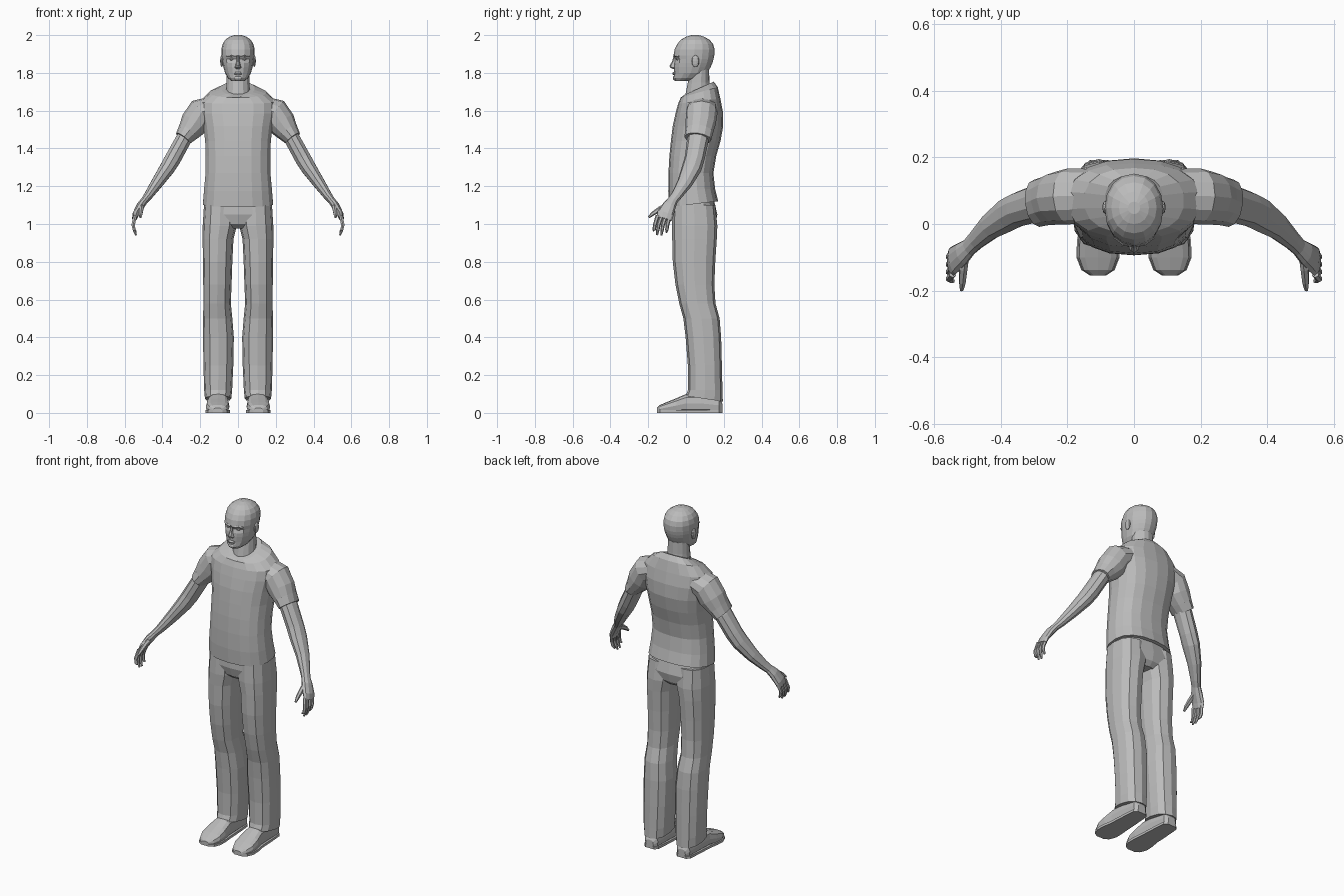
import bpy, bmesh, math
from mathutils import Vector

grey = bpy.data.materials.new("plain grey")
grey.diffuse_color = (0.5, 0.5, 0.5, 1)


def spow(v, e):
    return math.copysign(abs(v) ** e, v)


def unit_ring(n, power):
    """Rounded-square outline; the first point faces -y."""
    pts = []
    for i in range(n):
        a = 2 * math.pi * i / n
        pts.append((spow(math.sin(a), 2 / power), -spow(math.cos(a), 2 / power)))
    return pts


def loft(name, rings, mirror=False):
    """Skin a list of point rings, with closed ends."""
    bm = bmesh.new()
    vs = [[bm.verts.new(p) for p in ring] for ring in rings]
    n = len(rings[0])
    for a, b in zip(vs, vs[1:]):
        for i in range(n):
            j = (i + 1) % n
            bm.faces.new((a[i], a[j], b[j], b[i]))
    bm.faces.new(vs[0])
    bm.faces.new(vs[-1])
    bmesh.ops.recalc_face_normals(bm, faces=bm.faces)
    return finish(name, bm, mirror)


def finish(name, bm, mirror=False):
    me = bpy.data.meshes.new(name)
    bm.to_mesh(me)
    bm.free()
    me.materials.append(grey)
    ob = bpy.data.objects.new(name, me)
    bpy.context.collection.objects.link(ob)
    if mirror:
        ob.modifiers.new("Mirror", 'MIRROR').use_mirror_merge = False
    return ob


def level(z, x0, x1, y0, y1, n=16, power=2.3, tilt=0.0):
    """Horizontal ring; tilt raises it towards the back."""
    cx, cy, rx, ry = (x0 + x1) / 2, (y0 + y1) / 2, (x1 - x0) / 2, (y1 - y0) / 2
    return [Vector((cx + rx * u, cy + ry * v, z + tilt * ry * v))
            for u, v in unit_ring(n, power)]


def tube(name, path, n=10, power=2.0, mirror=True):
    """Limb along a path of (x, y, z, radius along y, radius across)."""
    pts = [Vector(p[:3]) for p in path]
    rings = []
    for i, p in enumerate(path):
        t = (pts[min(i + 1, len(pts) - 1)] - pts[max(i - 1, 0)]).normalized()
        u = Vector((0, 1, 0))
        u = (u - t * u.dot(t)).normalized()
        w = t.cross(u)
        rings.append([pts[i] + u * (p[3] * b) + w * (p[4] * a)
                      for a, b in unit_ring(n, power)])
    return loft(name, rings, mirror)


def ball(name, loc, size, mirror=False, seg=10):
    bm = bmesh.new()
    bmesh.ops.create_uvsphere(bm, u_segments=seg, v_segments=6, radius=1)
    for v in bm.verts:
        v.co = Vector([l + s * c for l, s, c in zip(loc, size, v.co)])
    return finish(name, bm, mirror)


# shirt body: z, half width, front y, back y, tilt
shirt = [(1.105, .188, -.09, .17, .12), (1.18, .182, -.094, .154, .05), (1.27, .174, -.093, .145, 0),
         (1.36, .173, -.088, .16, 0), (1.44, .176, -.08, .183, 0), (1.52, .186, -.07, .197, 0),
         (1.59, .2, -.056, .195, .05), (1.65, .2, -.042, .182, .12), (1.697, .15, -.028, .168, .28),
         (1.718, .088, -.012, .147, .45)]
rings = [level(z, -w, w, f, b, 18, 2.4, t) for z, w, f, b, t in shirt]
rings[-1][0].z -= .012          # dip of the neckline
loft("shirt_body", rings)

# short sleeves
tube("sleeve", [(.12, .085, 1.62, .08, .06), (.195, .083, 1.59, .084, .078), (.228, .078, 1.535, .08, .078),
                (.262, .07, 1.49, .074, .06), (.291, .0625, 1.453, .072, .046)], 12)

# arms and palms
tube("arm", [(.25, .07, 1.51, .055, .043), (.29, .063, 1.445, .057, .044), (.345, .045, 1.345, .053, .045),
             (.375, .03, 1.295, .053, .042), (.43, -.007, 1.215, .041, .033), (.475, -.05, 1.15, .03, .024),
             (.495, -.07, 1.125, .028, .02), (.515, -.088, 1.098, .036, .022), (.54, -.108, 1.055, .044, .018),
             (.548, -.116, 1.028, .042, .013)], 10)

# four fingers: knuckle y, tip y, tip z
for name, k, ty, tz in (("index_finger", -.15, -.172, .965), ("middle_finger", -.128, -.153, .942),
                        ("ring_finger", -.106, -.13, .94), ("little_finger", -.085, -.104, .955)):
    mid = (k + ty) / 2 - .004
    tube(name, [(.544, k, 1.045, .011, .011), (.555, mid, .995, .01, .01),
                (.55, (mid + ty) / 2, .97, .009, .009), (.54, ty, tz, .005, .005)], 6)
tube("thumb", [(.508, -.09, 1.1, .018, .015), (.512, -.135, 1.08, .015, .013),
               (.515, -.175, 1.055, .011, .011), (.517, -.198, 1.035, .006, .006)], 6)

# trousers: hips
loft("trouser_hips", [level(z, -w, w, f, b, 16, 2.5) for z, w, f, b in
                      ((.975, .07, -.03, .13), (1.0, .13, -.06, .155), (1.05, .183, -.074, .166),
                       (1.14, .17, -.07, .145))])

# trouser legs: z, inner x, outer x, front y, back y
legs = [(.075, .036, .175, -.002, .195), (.12, .031, .179, .01, .193), (.25, .025, .183, .01, .19),
        (.4, .022, .185, -.002, .186), (.5, .03, .185, -.014, .178), (.58, .038, .183, -.036, .156),
        (.68, .034, .184, -.056, .15), (.8, .03, .186, -.07, .155), (.92, .024, .187, -.073, .163),
        (.99, .006, .187, -.075, .166), (1.1, .005, .18, -.07, .155)]
loft("trouser_leg", [level(z, a, b, f, k, 12, 2.4, -.15 if z < .1 else 0) for z, a, b, f, k in legs], True)

# shoes: y, centre x, half width, height
shoes = [(.192, .105, .025, .05), (.175, .105, .043, .08), (.08, .105, .05, .1), (0, .105, .054, .1),
         (-.05, .107, .061, .078), (-.1, .108, .062, .058), (-.138, .108, .047, .042), (-.154, .108, .022, .026)]
loft("shoe", [[Vector((c + w * u, y, h / 2 + h / 2 * v)) for u, v in unit_ring(12, 3)]
              for y, c, w, h in shoes], True)

# shoe soles
sole = [Vector((c + w + .003, y, 0)) for y, c, w, h in shoes]
sole += [Vector((c - w - .003, y, 0)) for y, c, w, h in reversed(shoes)]
loft("shoe_sole", [sole, [p + Vector((0, 0, .014)) for p in sole]], True)

# neck
loft("neck", [level(z, -w, w, f, b, 14, 2.0) for z, w, f, b in
              ((1.63, .07, .0, .14), (1.69, .065, -.002, .135), (1.75, .062, .01, .124), (1.83, .06, .02, .122))])

# head: z, half width, front y, back y
head = [(1.757, .034, -.058, .015), (1.772, .053, -.066, .075), (1.8, .069, -.063, .113),
        (1.83, .077, -.065, .13), (1.853, .082, -.064, .14), (1.873, .085, -.062, .146),
        (1.893, .087, -.066, .15), (1.925, .088, -.06, .151), (1.952, .082, -.047, .144),
        (1.975, .068, -.028, .125), (1.991, .045, .0, .097), (2.0, .018, .03, .067)]
rings = [level(z, -w, w, f, b, 16, 2.1) for z, w, f, b in head]
for p in rings[5]:              # eye sockets
    if p.y < -.03 and .015 < abs(p.x) < .05:
        p.y += .012
loft("head", rings)

# face details
ball("ear", (.086, .05, 1.862), (.009, .02, .032), True)
ball("eye", (.032, -.041, 1.873), (.013, .011, .008), True, 8)
ball("lips", (0, -.061, 1.797), (.024, .011, .009))
ball("chin", (0, -.052, 1.772), (.026, .018, .015))
loft("nose", [level(z, -w, w, f, -.04, 8, 2.0) for z, w, f in
              ((1.821, .012, -.07), (1.829, .018, -.084), (1.838, .014, -.087), (1.86, .009, -.074),
               (1.888, .009, -.066))])
tube("brow", [(.006, -.06, 1.888, .009, .006), (.03, -.056, 1.892, .009, .007),
              (.056, -.036, 1.888, .009, .005)], 6)
